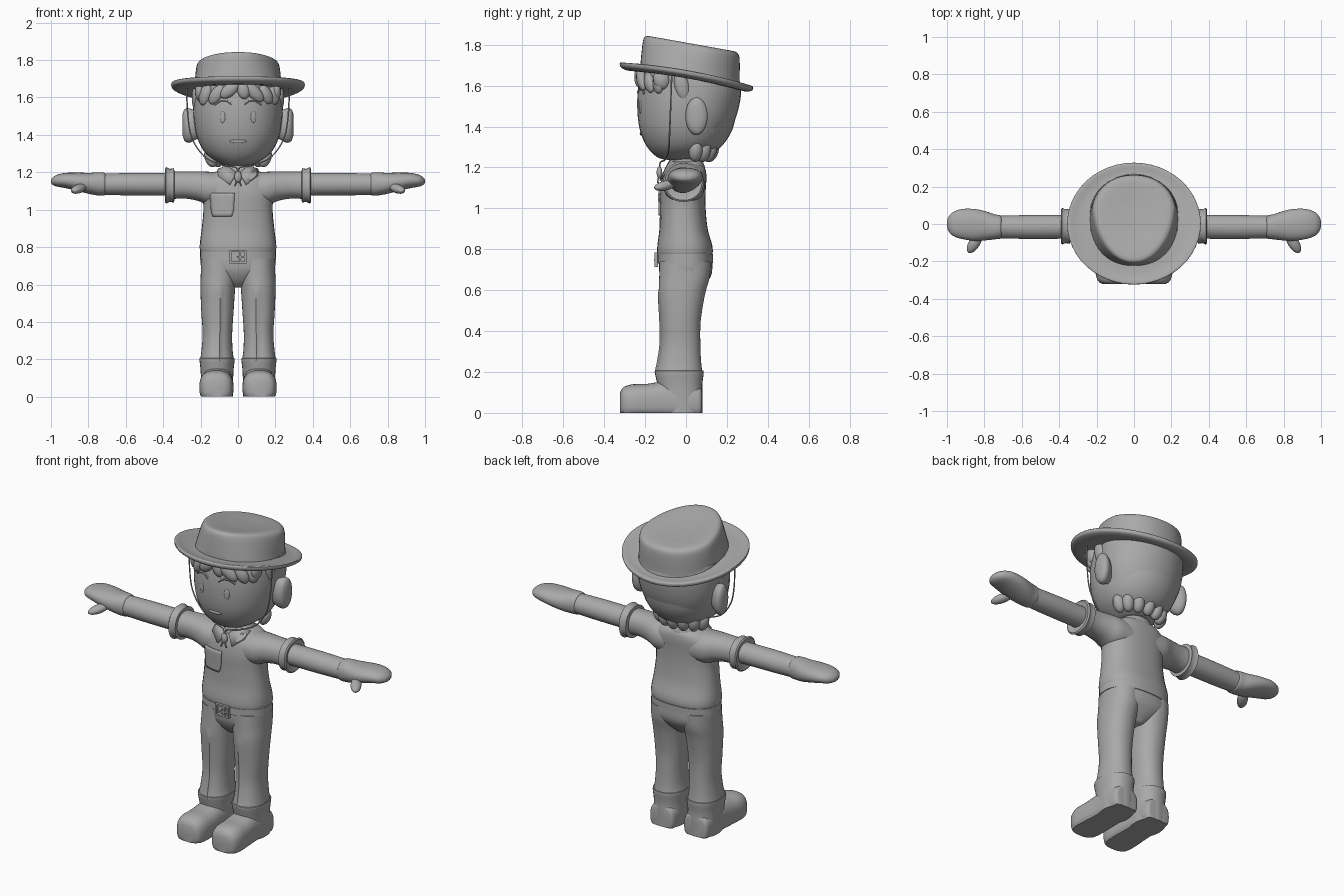
import bpy, bmesh, math
from mathutils import Vector, Matrix, Euler
from mathutils.bvhtree import BVHTree

GREY = bpy.data.materials.new("grey")
GREY.diffuse_color = (0.4, 0.4, 0.4, 1)


def finish(name, bm, mirror=False, thick=0.0):
    """Turn a bmesh into a shaded object, optionally mirrored in x."""
    bmesh.ops.recalc_face_normals(bm, faces=bm.faces)
    me = bpy.data.meshes.new(name)
    tree = BVHTree.FromBMesh(bm)
    bm.to_mesh(me)
    bm.free()
    me.materials.append(GREY)
    ob = bpy.data.objects.new(name, me)
    bpy.context.collection.objects.link(ob)
    bpy.ops.object.select_all(action='DESELECT')
    ob.select_set(True)
    bpy.context.view_layer.objects.active = ob
    bpy.ops.object.shade_smooth_by_angle(angle=math.radians(40))
    if thick:
        s = ob.modifiers.new("Solidify", 'SOLIDIFY')
        s.thickness, s.offset = thick, 0
    if mirror:
        m = ob.modifiers.new("Mirror", 'MIRROR')
        m.use_mirror_merge = False
    return tree


def spline(pts, sub):
    """Catmull-Rom interpolation through tuples of any size."""
    v = [Vector(p) for p in pts]
    v = [v[0]] + v + [v[-1]]
    out = []
    for a, b, c, d in zip(v, v[1:], v[2:], v[3:]):
        for i in range(sub):
            t = i / sub
            out.append(0.5 * (2*b + (c - a)*t + (2*a - 5*b + 4*c - d)*t*t
                              + (3*b - a - 3*c + d)*t**3))
    return out + [v[-1]]


def loft(name, axis, secs, power=2.0, n=32, sub=4, mirror=False, warp=None):
    """Skin superellipse sections (t, centre1, centre2, radius1, radius2)."""
    bm = bmesh.new()
    rings = []
    for t, c1, c2, r1, r2 in spline(secs, sub):
        ring = []
        for i in range(n):
            a = math.tau * i / n
            ca, sa = math.cos(a), math.sin(a)
            u = c1 + r1 * math.copysign(abs(ca) ** (2 / power), ca)
            w = c2 + r2 * math.copysign(abs(sa) ** (2 / power), sa)
            p = {'x': (t, u, w), 'y': (u, t, w), 'z': (u, w, t)}[axis]
            ring.append(bm.verts.new(warp(*p) if warp else p))
        rings.append(ring)
    for r, q in zip(rings, rings[1:]):
        for i in range(n):
            bm.faces.new((r[i], r[(i+1) % n], q[(i+1) % n], q[i]))
    bm.faces.new(rings[0])
    bm.faces.new(rings[-1])
    return finish(name, bm, mirror, 0)


def ball(name, loc, size, rot=(0, 0, 0), mirror=False):
    bm = bmesh.new()
    mat = Matrix.LocRotScale(Vector(loc), Euler([math.radians(r) for r in rot]), Vector(size))
    bmesh.ops.create_uvsphere(bm, u_segments=16, v_segments=10, radius=1, matrix=mat)
    finish(name, bm, mirror)


def box(name, loc, size):
    bm = bmesh.new()
    bmesh.ops.create_cube(bm, size=1, matrix=Matrix.LocRotScale(Vector(loc), None, Vector(size)))
    finish(name, bm)


def tube(name, pts, r, mirror=False):
    """Thin round cord through the points."""
    path = spline(pts, 5)
    bm = bmesh.new()
    rings = []
    for i, p in enumerate(path):
        d = path[min(i+1, len(path)-1)] - path[max(i-1, 0)]
        q = d.to_track_quat('Z', 'Y')
        rings.append([bm.verts.new(p + q @ Vector((r*math.cos(k*math.tau/6), r*math.sin(k*math.tau/6), 0)))
                      for k in range(6)])
    for a, b in zip(rings, rings[1:]):
        for k in range(6):
            bm.faces.new((a[k], a[(k+1) % 6], b[(k+1) % 6], b[k]))
    bm.faces.new(rings[0])
    bm.faces.new(rings[-1])
    finish(name, bm, mirror)


def front(tree, x, z):
    """y of the frontmost surface at x, z."""
    hit = tree.ray_cast(Vector((x, -1, z)), Vector((0, 1, 0)))[0]
    return hit.y if hit else 0.0


# --- head, hair and ears
head = loft("head", 'z', [(1.237, 0, -.03, .05, .06), (1.25, 0, -.025, .1, .115), (1.30, 0, -.01, .172, .18),
                          (1.38, 0, 0, .217, .225), (1.48, 0, .005, .236, .243), (1.58, 0, .01, .236, .245),
                          (1.68, 0, .01, .22, .225)], 2.1)
loft("back_hair", 'z', [(1.29, 0, .06, .13, .08), (1.33, 0, .05, .18, .13), (1.40, 0, .05, .215, .175),
                        (1.48, 0, .055, .236, .2), (1.58, 0, .06, .242, .21), (1.66, 0, .05, .235, .2)])
for a in range(-75, 76, 25):
    s, c = math.sin(math.radians(a)), math.cos(math.radians(a))
    ball("nape_curl", (.15 * s, .02 + .105 * c, 1.28), (.034, .034, .055), (-18 * c, 18 * s, 0))
for x, z, tilt, l in ((-.175, 1.615, 20, .06), (-.115, 1.615, 35, .06), (-.045, 1.64, 50, .06),
                      (.03, 1.64, -10, .05), (.085, 1.63, -45, .07), (.15, 1.615, -30, .055),
                      (.19, 1.61, -10, .05)):
    ball("fringe_lock", (x, front(head, x, 1.6), z), (.034, .024, l), (0, tilt, math.degrees(x * 3)))
ball("side_lock", (.205, -.12, 1.63), (.025, .04, .05), (15, 0, 0), True)
ball("sideburn", (.225, -.02, 1.60), (.022, .036, .075), (12, 0, 0), True)
loft("ear", 'x', [(.2, .035, 1.45, .03, .06), (.225, .04, 1.45, .04, .075), (.26, .05, 1.45, .053, .092),
                  (.285, .055, 1.452, .048, .085), (.297, .058, 1.455, .025, .055)], mirror=True)

# --- face details
ball("eye", (.083, front(head, .083, 1.495), 1.495), (.015, .005, .031), (0, 0, 18), True)
tube("eyebrow", [(x, front(head, x, z) - .001, z) for x, z in
                 ((.035, 1.565), (.06, 1.582), (.09, 1.583), (.125, 1.562))], .006, True)
ball("mouth", (0, front(head, 0, 1.365), 1.365), (.046, .006, .009))

# --- tilted hat
def tilt(x, y, z):
    return (x, y, 1.645 + z - .178 * y)


def crown_shape(x, y, z):
    k = min(1, max(0, (.1 - y) / .35)) * min(1, max(0, z / .16))
    return tilt(x * (1 - .3 * k), y, z)


def brim_shape(x, y, z):
    return tilt(x, y, z + .16 * x * x)


loft("hat_brim", 'z', [(-.012, 0, 0, .2, .19), (-.022, 0, .002, .3, .28), (-.014, 0, .002, .348, .317),
                       (.002, 0, .002, .357, .326), (.012, 0, .002, .348, .317), (.006, 0, .002, .29, .27),
                       (.012, 0, .002, .2, .19)], n=48, warp=brim_shape)
loft("hat_crown", 'z', [(-.01, 0, .02, .238, .244), (.03, 0, .02, .236, .242), (.10, 0, .024, .233, .239),
                        (.145, 0, .026, .226, .234), (.162, 0, .026, .208, .22), (.165, 0, .026, .17, .185),
                        (.158, 0, .03, .08, .09)], 2.2, n=48, warp=crown_shape)

# --- chin cord with slider
tube("chin_cord", [(.275, -.07, 1.65), (.268, -.075, 1.5), (.245, -.08, 1.38), (.18, -.085, 1.285),
                   (.09, -.1, 1.24), (.01, -.125, 1.225), (.006, -.13, 1.19)], .004, True)
ball("cord_slider", (0, -.13, 1.175), (.02, .014, .03))
tube("cord_tail", [(.004, -.132, 1.155), (.012, -.137, 1.14), (.018, -.137, 1.125)], .004, True)

# --- neck, shirt, sleeves
loft("neck", 'z', [(1.14, 0, 0, .075, .07), (1.27, 0, 0, .07, .065)])
shirt = loft("shirt", 'z', [(.765, 0, -.005, .192, .125), (.78, 0, -.005, .203, .135), (.82, 0, -.006, .204, .134),
                            (.9, 0, -.012, .194, .118), (1.0, 0, -.016, .185, .112), (1.08, 0, -.016, .19, .112),
                            (1.15, 0, -.008, .19, .108), (1.19, 0, 0, .15, .095), (1.21, 0, 0, .1, .08),
                            (1.225, 0, 0, .075, .068)], 2.4)
loft("sleeve", 'x', [(.08, -.008, 1.11, .1, .09), (.16, -.01, 1.115, .1, .088), (.22, -.013, 1.127, .085, .078),
                     (.29, -.015, 1.132, .075, .072), (.36, -.015, 1.13, .075, .074)], 2.2, mirror=True)
loft("sleeve_cuff", 'x', [(.34, -.012, 1.13, .076, .076), (.342, -.012, 1.13, .094, .092),
                          (.365, -.012, 1.13, .09, .088), (.384, -.012, 1.13, .098, .098),
                          (.39, -.012, 1.13, .09, .09), (.38, -.012, 1.13, .062, .062)], 2.2, sub=1, mirror=True)

# --- collar band and flaps
loft("collar_band", 'z', [(1.185, 0, .005, .105, .09), (1.21, 0, .005, .096, .085), (1.232, 0, .005, .083, .075)])
bm = bmesh.new()
bm.faces.new([bm.verts.new(p) for p in ((.006, -.097, 1.195), (.055, -.075, 1.235), (.108, -.035, 1.215),
                                       (.105, -.088, 1.178), (.045, -.125, 1.135))])
finish("collar_flap", bm, True, .012)

# --- chest pocket following the shirt, narrower at its base
bm = bmesh.new()
bmesh.ops.create_grid(bm, x_segments=8, y_segments=8, size=1)
for v in bm.verts:
    w = .062 * (1 - .28 * max(0, -v.co.y - .3) ** 2) * (1 + .06 * v.co.y)
    x, z = -.083 + v.co.x * w, 1.027 + v.co.y * .063
    v.co = (x, front(shirt, x, z) - .003, z)
finish("pocket", bm, False, .01)

# --- arms and hands
loft("arm", 'x', [(.34, -.015, 1.135, .063, .06), (.55, -.016, 1.136, .064, .06), (.72, -.016, 1.136, .06, .057)],
     mirror=True)
loft("hand", 'x', [(.708, -.016, 1.137, .05, .048), (.714, -.016, 1.137, .062, .06), (.745, -.015, 1.138, .067, .062),
                   (.79, -.01, 1.14, .077, .057), (.85, -.005, 1.148, .085, .05), (.92, 0, 1.156, .08, .041),
                   (.97, 0, 1.155, .062, .031), (.993, 0, 1.152, .035, .018), (1.0, 0, 1.151, .01, .006)],
     2.2, mirror=True)
ball("thumb", (.852, -.1, 1.112), (.03, .065, .024), (12, 0, 32), True)

# --- trousers with front creases, belt and buckle
def crease(x, y, z):
    return (x, y - .01 * max(0, 1 - abs(x - .1) / .015) if y < -.08 and z < .58 else y, z)


loft("trouser_leg", 'z', [(.195, .112, -.033, .091, .114), (.25, .112, -.03, .083, .104), (.34, .11, -.026, .079, .096),
                          (.45, .11, -.026, .086, .098), (.58, .108, -.02, .093, .113), (.66, .102, -.008, .097, .123),
                          (.74, .098, -.004, .099, .125)], 2.2, n=48, mirror=True, warp=crease)
loft("trouser_hips", 'z', [(.585, 0, -.005, .03, .06), (.62, 0, -.005, .1, .095), (.67, 0, -.002, .185, .124),
                           (.72, 0, -.002, .2, .131), (.785, 0, -.005, .195, .128)], 2.4)
loft("belt", 'z', [(.732, 0, -.004, .19, .12), (.734, 0, -.004, .203, .136), (.776, 0, -.004, .202, .136),
                   (.778, 0, -.004, .19, .12)], 2.4, sub=1, n=48)
for z in (.718, .778):
    box("buckle_bar", (0, -.146, z), (.09, .018, .01))
for x in (-.04, .04, .012):
    box("buckle_post", (x, -.146, .748), (.01, .018, .06))
box("buckle_prong", (.02, -.15, .748), (.05, .014, .01))

# --- boots
def grounded(x, y, z):
    return (x, y, max(z, 0.0))


loft("boot_shaft", 'z', [(0, .112, -.02, .085, .1), (.08, .112, -.024, .086, .105), (.14, .112, -.03, .088, .11),
                         (.2, .112, -.033, .094, .12), (.206, .112, -.033, .088, .112)], 2.3, mirror=True)
loft("boot_foot", 'y', [(.078, .112, .05, .06, .06), (.065, .112, .05, .078, .08), (0, .112, .055, .084, .095),
                        (-.1, .112, .055, .086, .1), (-.19, .114, .05, .09, .092), (-.26, .116, .05, .09, .09),
                        (-.305, .116, .05, .076, .076), (-.322, .116, .048, .05, .052)],
     2.6, mirror=True, warp=grounded)
